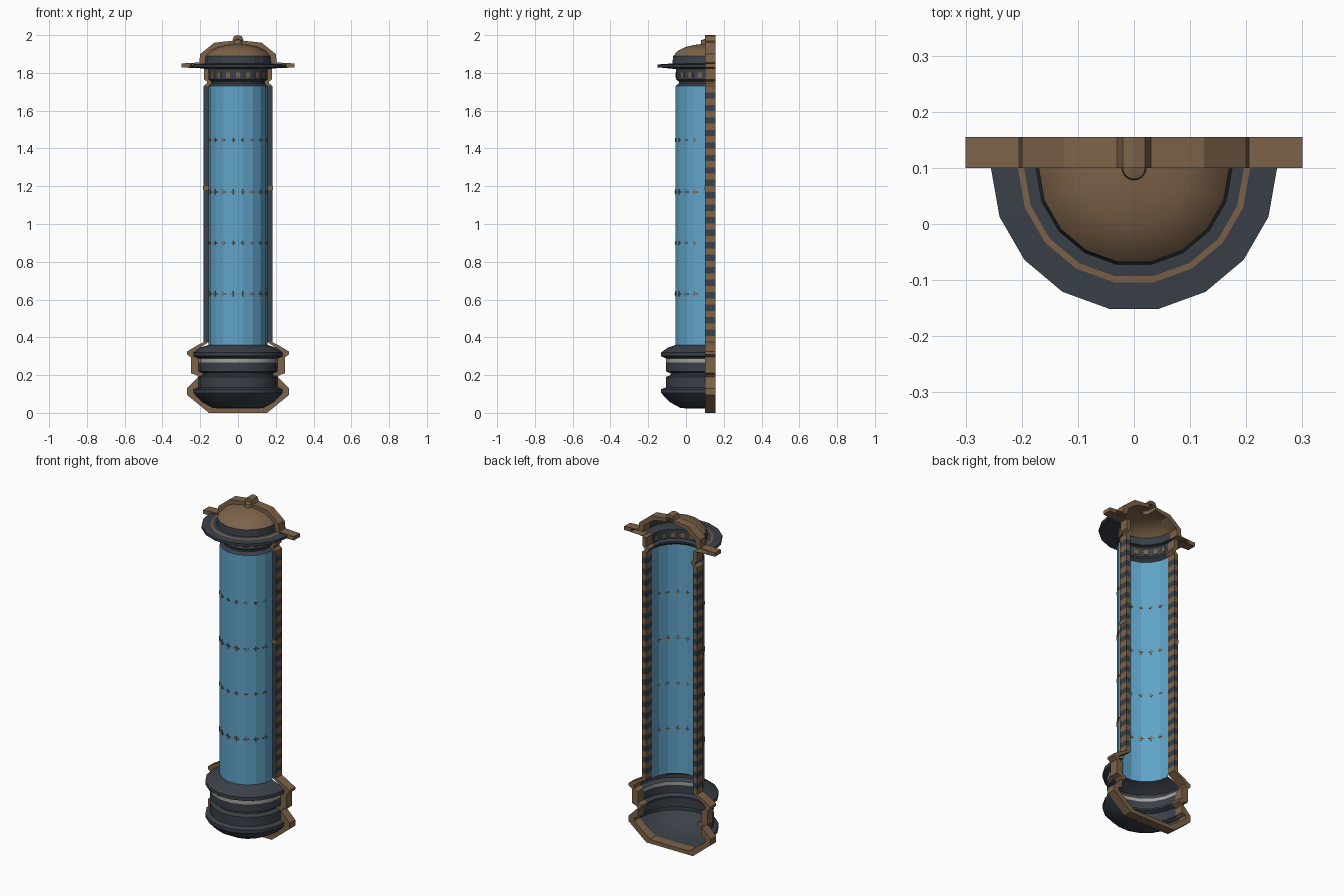
import bpy, bmesh, math
from mathutils import Matrix

if "Cube" in bpy.data.objects:
    bpy.data.objects.remove(bpy.data.objects["Cube"])

CY = 0.10          # y of the revolve axis and of the frame's front face
BACK = 0.155       # back of the frame
SIDES = 9          # half of an 18-sided revolve


def mat(name, rgb):
    m = bpy.data.materials.new(name)
    m.diffuse_color = (*rgb, 1)
    m.use_nodes = True
    m.node_tree.nodes["Principled BSDF"].inputs["Base Color"].default_value = m.diffuse_color
    return m


MATS = [mat("dark_metal", (0.043, 0.052, 0.066)), mat("bronze", (0.205, 0.125, 0.067)),
        mat("blue_glass", (0.118, 0.37, 0.58)), mat("light_grey", (0.36, 0.36, 0.34))]
DARK, BRONZE, BLUE, GREY = range(4)


def finish(bm, name, smooth=None):
    bmesh.ops.remove_doubles(bm, verts=bm.verts, dist=1e-5)
    bmesh.ops.recalc_face_normals(bm, faces=bm.faces)
    me = bpy.data.meshes.new(name)
    bm.to_mesh(me)
    bm.free()
    for m in MATS:
        me.materials.append(m)
    ob = bpy.data.objects.new(name, me)
    bpy.context.collection.objects.link(ob)
    if smooth:
        bpy.ops.object.select_all(action='DESELECT')
        ob.select_set(True)
        bpy.context.view_layer.objects.active = ob
        bpy.ops.object.shade_smooth_by_angle(angle=math.radians(smooth))
    return ob


def shell(name, profile, smooth=None):
    """Half revolve; profile rows are (radius, z, colour of the band above)."""
    bm = bmesh.new()
    rings = []
    for r, z, _ in profile:
        rings.append([bm.verts.new((r * math.cos(a), CY - r * math.sin(a), z))
                      for a in (math.pi * i / SIDES for i in range(SIDES + 1))])
    for k in range(len(rings) - 1):
        a, b = rings[k], rings[k + 1]
        for i in range(SIDES):
            f = bm.faces.new((a[i + 1], a[i], b[i], b[i + 1]))
            f.material_index = profile[k][2]
    bmesh.ops.dissolve_degenerate(bm, edges=bm.edges, dist=1e-5)
    return finish(bm, name, smooth)


def radial_plates(name, specs, colour):
    """Thin plates on the shell: (angle in degrees, radius, z, width, height)."""
    bm = bmesh.new()
    for ang, r, z, w, h in specs:
        a = math.radians(ang)
        m = (Matrix.Translation((r * math.cos(a), CY - r * math.sin(a), z))
             @ Matrix.Rotation(-a, 4, 'Z') @ Matrix.Diagonal((0.006, w, h, 1)))
        bmesh.ops.create_cube(bm, size=1, matrix=m)
    for f in bm.faces:
        f.material_index = colour
    return finish(bm, name)


# Half shells: base, glass tube, collar with brim, dome
base = [(0, .022, DARK), (.13, .025, DARK), (.19, .058, DARK), (.235, .105, DARK),
        (.235, .125, DARK), (.21, .135, DARK), (.21, .19, DARK), (.185, .20, DARK),
        (.185, .21, DARK), (.21, .22, DARK), (.21, .267, GREY), (.21, .288, DARK),
        (.235, .30, DARK), (.235, .32, DARK), (.20, .345, DARK), (.157, .36, DARK)]
tube = [(.157, .36, BLUE), (.157, 1.73, BLUE)]
collar = [(.157, 1.73, DARK), (.14, 1.745, DARK), (.14, 1.755, DARK), (.155, 1.765, DARK),
          (.155, 1.82, DARK), (.255, 1.83, DARK), (.255, 1.845, DARK), (.207, 1.847, BRONZE),
          (.196, 1.849, DARK), (.175, 1.85, DARK), (.17, 1.89, DARK)]
dome = [(.17, 1.89, BRONZE), (.145, 1.917, BRONZE), (.105, 1.937, BRONZE),
        (.055, 1.948, BRONZE), (.022, 1.952, BRONZE), (.02, 1.973, BRONZE), (0, 1.98, BRONZE)]
shell("base_bowl", base, 30)
shell("glass_tube", tube)
shell("collar_and_brim", collar, 15)
shell("dome_cap", dome, 35)

# Frame strip: inner point and outer point pairs, bottom centre to top centre
low = [((0, .022), (0, 0)), ((.13, .025), (.154, 0)), ((.235, .105), (.27, .095)),
       ((.235, .125), (.27, .13)), ((.21, .135), (.245, .155)), ((.21, .18), (.22, .18)),
       ((.185, .195), (.212, .19)), ((.185, .21), (.22, .20)), ((.21, .22), (.25, .21)),
       ((.21, .288), (.25, .295)), ((.235, .30), (.27, .31)), ((.235, .32), (.27, .325)),
       ((.20, .345), (.22, .355))]
STRIPES, Z0, Z1 = 41, .375, 1.73
rail = [((.155, Z0 + (Z1 - Z0) * i / STRIPES), (.182, Z0 + (Z1 - Z0) * i / STRIPES))
        for i in range(STRIPES + 1)]
high = [((.14, 1.745), (.165, 1.745)), ((.14, 1.755), (.165, 1.755)),
        ((.155, 1.765), (.18, 1.765)), ((.155, 1.82), (.18, 1.825)),
        ((.255, 1.83), (.30, 1.828)), ((.255, 1.845), (.30, 1.85)),
        ((.175, 1.85), (.205, 1.855)), ((.17, 1.89), (.20, 1.90)),
        ((.105, 1.937), (.125, 1.96)), ((.022, 1.952), (.03, 1.97)),
        ((.02, 1.973), (.02, 1.995)), ((0, 1.98), (0, 2.0))]
pairs = low + rail + high

bm = bmesh.new()
for s in (-1, 1):
    rows = [[bm.verts.new((s * p[0], y, p[1])) for p in (i, o) for y in (CY, BACK)]
            for i, o in pairs]
    for k in range(len(rows) - 1):
        (a, b, c, d), (e, f, g, h) = rows[k], rows[k + 1]
        n = k - len(low)
        on_rail = 0 <= n < STRIPES
        for j, q in enumerate(((a, c, g, e), (b, d, h, f), (a, b, f, e), (c, d, h, g))):
            face = bm.faces.new(q)
            if on_rail and j == 0:            # front of the rail is plain dark
                face.material_index = DARK
            elif on_rail:                     # sides and back are striped
                face.material_index = DARK if n % 2 else BRONZE
            else:
                face.material_index = BRONZE
finish(bm, "striped_wall_frame")

# Small clasps half way up the frame rails
bm = bmesh.new()
for s in (-1, 1):
    bmesh.ops.create_cube(bm, size=1, matrix=Matrix.Translation((s * .171, .125, 1.19))
                          @ Matrix.Diagonal((.028, .056, .022, 1)))
for f in bm.faces:
    f.material_index = BRONZE
finish(bm, "rail_clasps")

# Cross-shaped rivets on the tube edges
rivets = []
for z in (.63, .90, 1.17, 1.445):
    w = .03 if z in (.63, 1.17) else .02
    for i in range(1, SIDES):
        ang = 180 / SIDES * i
        rivets += [(ang, .157, z, w, .005), (ang, .157, z, .005, w)]
radial_plates("tube_rivets", rivets, BRONZE)

# Little windows around the collar
flat = .155 * math.cos(math.pi / SIDES / 2)
radial_plates("collar_windows", [(180 / SIDES * (i + .5), flat, 1.788, .022, .026)
                                 for i in range(SIDES)], BRONZE)
